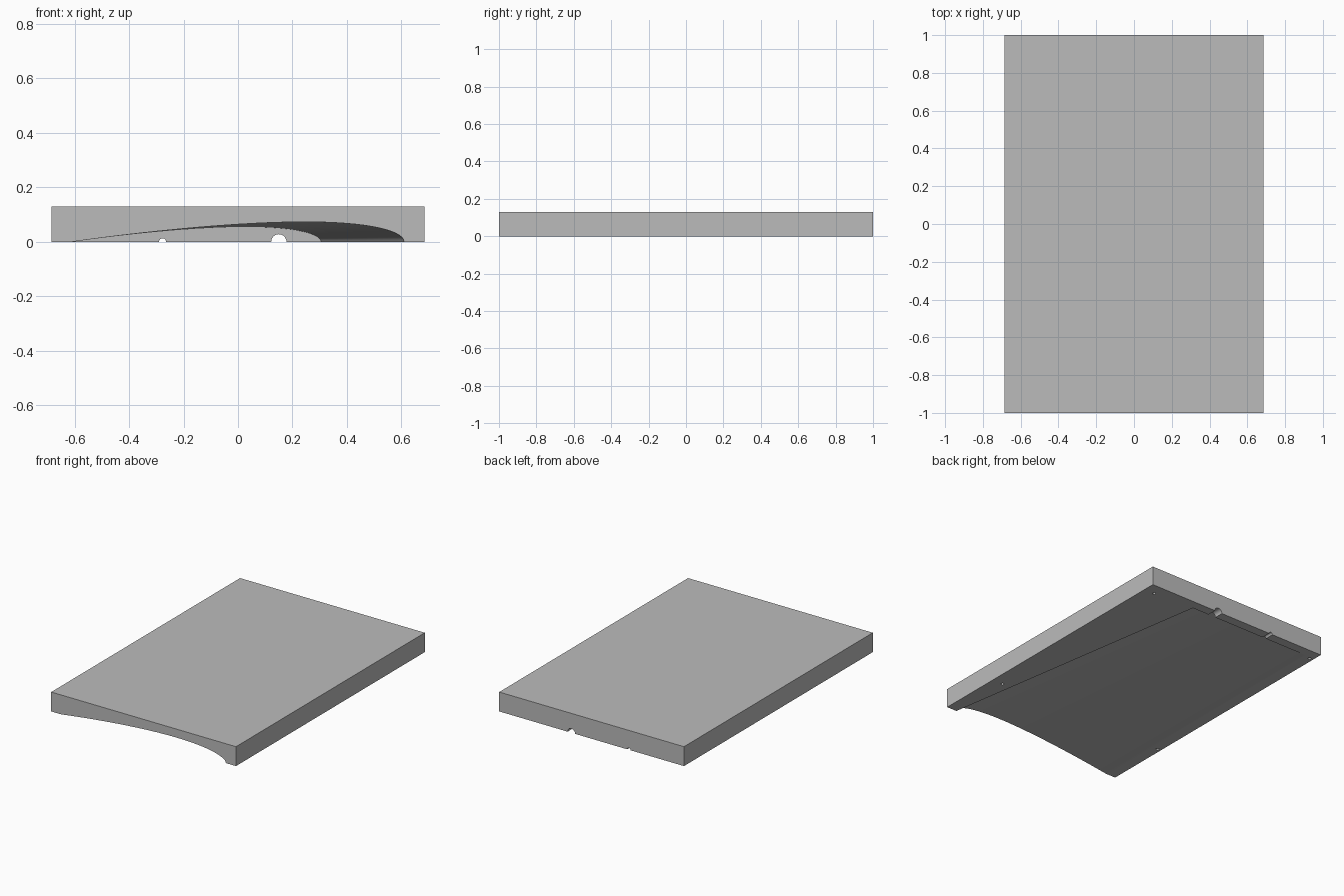
import bpy, bmesh, math
from mathutils import Matrix, Vector

if "Cube" in bpy.data.objects:
    bpy.data.objects.remove(bpy.data.objects["Cube"], do_unlink=True)

WIDTH, LENGTH, HEIGHT = 1.37, 2.0, 0.13
TRAIL_X = -0.61
TIP_Y = 0.936
ROOT_CHORD, TIP_CHORD = 1.22, 0.915

grey = bpy.data.materials.new("mould_grey")
grey.use_nodes = True
grey.diffuse_color = (0.5, 0.5, 0.5, 1)
grey.node_tree.nodes["Principled BSDF"].inputs["Base Color"].default_value = (0.5, 0.5, 0.5, 1)


def make_object(name, bm):
    bmesh.ops.recalc_face_normals(bm, faces=bm.faces)
    mesh = bpy.data.meshes.new(name)
    bm.to_mesh(mesh)
    bm.free()
    mesh.materials.append(grey)
    obj = bpy.data.objects.new(name, mesh)
    bpy.context.collection.objects.link(obj)
    return obj


def half_thickness(u):
    # symmetric wing section, closed at the trailing edge
    return 0.6 * (0.2969 * math.sqrt(u) - 0.126 * u - 0.3516 * u**2
                  + 0.2843 * u**3 - 0.1036 * u**4)


def wing_ring(bm, y, steps=40):
    # one closed section; the chord tapers towards the tip
    t = (y + LENGTH / 2) / (TIP_Y + LENGTH / 2)
    chord = ROOT_CHORD + (TIP_CHORD - ROOT_CHORD) * t
    ring = []
    for i in range(2 * steps):
        a = math.pi * i / steps
        u = (1 + math.cos(a)) / 2
        z = 0 if i in (0, steps) else math.copysign(half_thickness(u), math.sin(a))
        ring.append(bm.verts.new((TRAIL_X + chord * (1 - u), y, z * chord)))
    return ring


def wing_cutter():
    bm = bmesh.new()
    a, b = wing_ring(bm, -1.1), wing_ring(bm, TIP_Y)
    for i in range(len(a)):
        j = (i + 1) % len(a)
        bm.faces.new((a[i], a[j], b[j], b[i]))
    bm.faces.new(a)
    bm.faces.new(b)
    return make_object("wing_cutter", bm)


def rod_cutter(name, centre, radius, depth, along_y=False):
    bm = bmesh.new()
    turn = Matrix.Rotation(math.pi / 2, 4, "X") if along_y else Matrix()
    bmesh.ops.create_cone(bm, cap_ends=True, segments=24, radius1=radius, radius2=radius,
                          depth=depth, matrix=Matrix.Translation(Vector(centre)) @ turn)
    return make_object(name, bm)


# Mould block
bm = bmesh.new()
bmesh.ops.create_cube(bm, size=1, matrix=Matrix.Translation((0, 0, HEIGHT / 2))
                      @ Matrix.Diagonal((WIDTH, LENGTH, HEIGHT, 1)))
block = make_object("wing_mould_block", bm)

# Wing cavity, two spar channels through the tip wall, four alignment pin holes
cutters = [wing_cutter(),
           rod_cutter("main_spar_cutter", (0.15, 0.97, 0), 0.028, 0.2, True),
           rod_cutter("rear_spar_cutter", (-0.277, 0.97, 0), 0.013, 0.2, True)]
for x in (0.607, -0.66):
    for y in (0.92, -0.557):
        cutters.append(rod_cutter("pin_hole_cutter", (x, y, 0), 0.01, 0.06))

bpy.ops.object.select_all(action="DESELECT")
block.select_set(True)
bpy.context.view_layer.objects.active = block
for cutter in cutters:
    cutter.hide_render = True
    mod = block.modifiers.new("cut", "BOOLEAN")
    mod.operation = "DIFFERENCE"
    mod.solver = "EXACT"
    mod.object = cutter
    bpy.ops.object.modifier_apply(modifier=mod.name)
    bpy.data.objects.remove(cutter, do_unlink=True)

bpy.ops.object.shade_smooth_by_angle(angle=math.radians(30))
